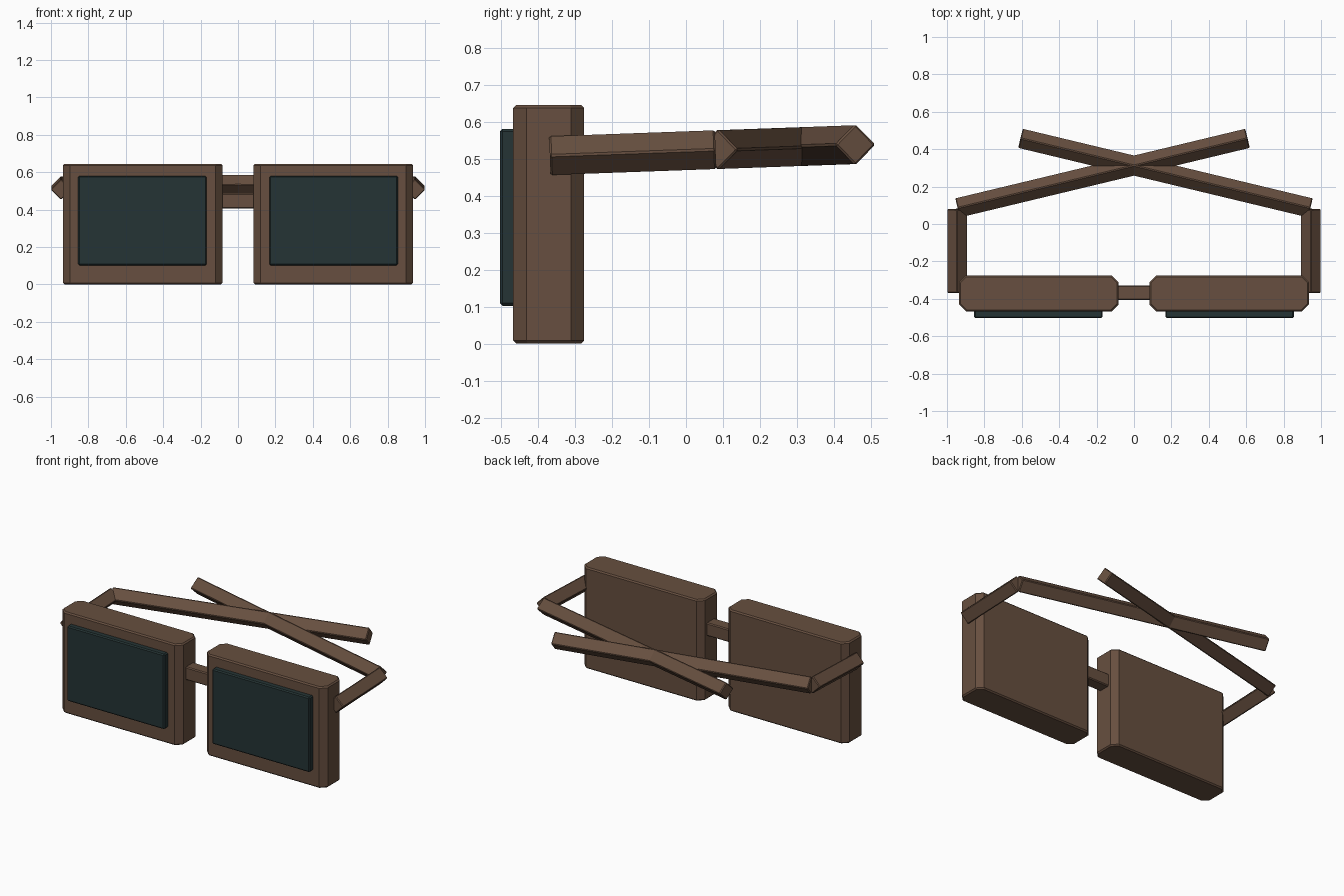
import bpy, bmesh, math
from mathutils import Vector, Matrix

cube = bpy.data.objects.get("Cube")
if cube:
    bpy.data.objects.remove(cube, do_unlink=True)


def material(name, rgb):
    m = bpy.data.materials.new(name)
    m.use_nodes = True
    m.diffuse_color = (*rgb, 1)
    m.node_tree.nodes["Principled BSDF"].inputs["Base Color"].default_value = (*rgb, 1)
    return m


BROWN = material("brown_wood", (0.135, 0.078, 0.050))
DARK = material("dark_lens", (0.018, 0.034, 0.035))


def box(name, lo, hi, mat, bevel=0.008, chamfer=0.0, matrix=None):
    """Box between two corners, with optional chamfered upright edges and a fine bevel."""
    lo, hi = Vector(lo), Vector(hi)
    bm = bmesh.new()
    bmesh.ops.create_cube(bm, size=1)
    bmesh.ops.transform(bm, verts=bm.verts, matrix=Matrix.Translation((lo + hi) / 2)
                        @ Matrix.Diagonal((*(hi - lo), 1)))
    if chamfer:
        upright = [e for e in bm.edges if abs(e.verts[0].co.z - e.verts[1].co.z) > 0.01]
        bmesh.ops.bevel(bm, geom=upright, offset=chamfer, segments=1, affect='EDGES')
    if matrix:
        bmesh.ops.transform(bm, verts=bm.verts, matrix=matrix)
    mesh = bpy.data.meshes.new(name)
    bm.to_mesh(mesh)
    bm.free()
    mesh.materials.append(mat)
    obj = bpy.data.objects.new(name, mesh)
    bpy.context.collection.objects.link(obj)
    mod = obj.modifiers.new("fine_bevel", 'BEVEL')
    mod.width, mod.segments = bevel, 1
    mod.limit_method, mod.angle_limit = 'ANGLE', math.radians(60)
    return obj


def bar(name, start, end, side=0.079):
    """Square bar standing on its edge, running between two plan points on a gentle rise."""
    a, b = (Vector((x, y, 0.521 + 0.036 * y)) for x, y in (start, end))
    along = (b - a).normalized()
    across = along.cross(Vector((0, 0, 1))).normalized()
    up = across.cross(along)
    basis = Matrix((across, along, up)).transposed().to_4x4()
    turn = Matrix.Translation(a) @ basis @ Matrix.Rotation(math.radians(45), 4, 'Y')
    h = side / 2
    return box(name, (-h, 0, -h), (h, (b - a).length, h), BROWN, 0.005, matrix=turn)


def span(s, x0, x1):
    return sorted((s * x0, s * x1))


# Rims, lenses and folded temples, one set per side
for label, s in (("left", 1), ("right", -1)):
    x0, x1 = span(s, 0.083, 0.935)
    box(label + "_rim", (x0, -0.467, 0), (x1, -0.275, 0.645), BROWN, chamfer=0.036)
    x0, x1 = span(s, 0.168, 0.855)
    box(label + "_lens", (x0, -0.503, 0.102), (x1, -0.45, 0.58), DARK, 0.007)
    bar(label + "_hinge_arm", (s * 0.946, -0.368), (s * 0.946, 0.08))
    bar(label + "_temple", (s * 0.943, 0.086), (s * -0.607, 0.458))

# Bridge between the rims
box("bridge", (-0.1, -0.407, 0.405), (0.1, -0.328, 0.488), BROWN, 0.006)
